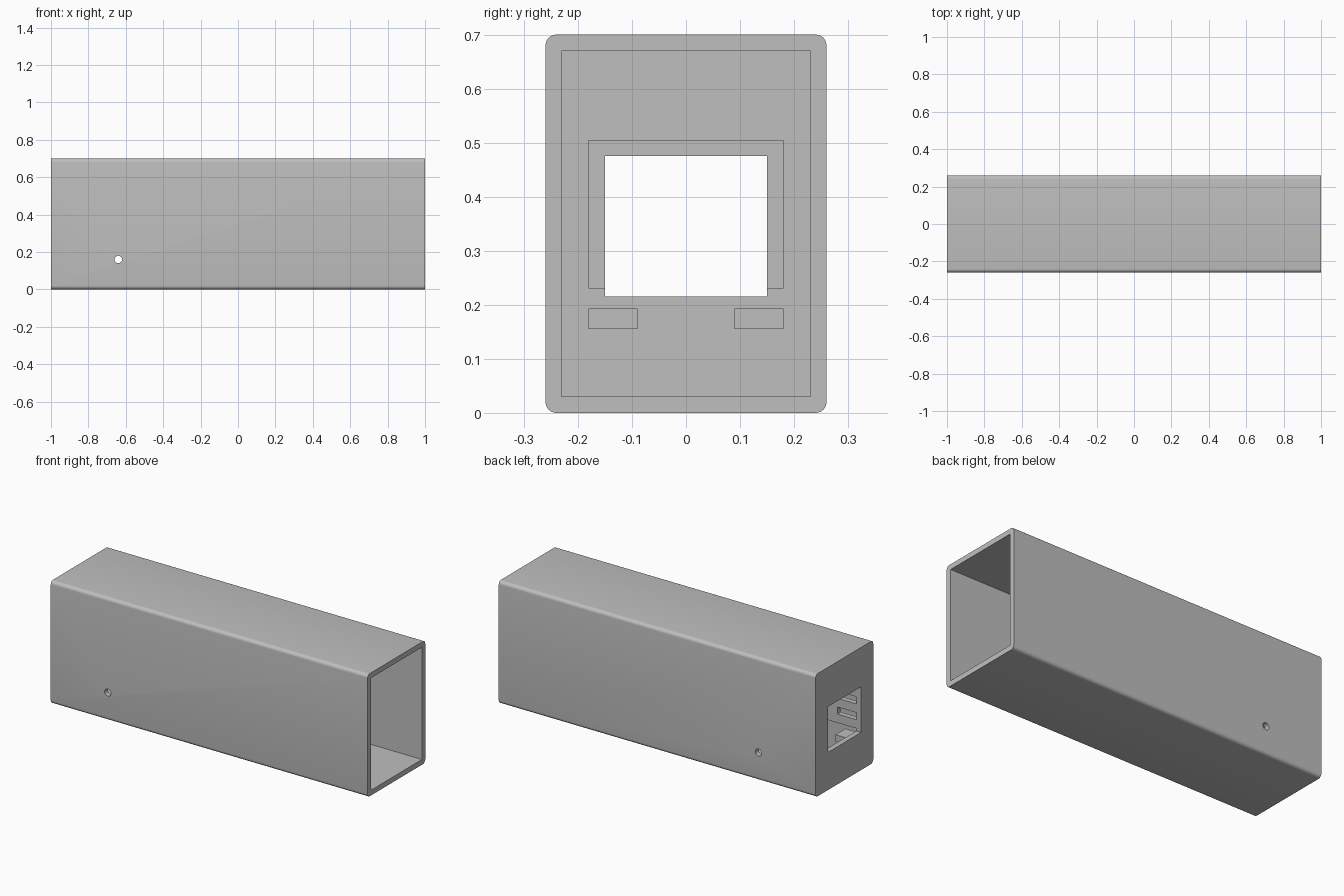
import bpy, bmesh, math
from mathutils import Matrix, Vector

if "Cube" in bpy.data.objects:
    bpy.data.objects.remove(bpy.data.objects["Cube"], do_unlink=True)

grey = bpy.data.materials.new("plain grey")
grey.use_nodes = True
colour = (0.52, 0.52, 0.52, 1)
grey.diffuse_color = colour
grey.node_tree.nodes["Principled BSDF"].inputs["Base Color"].default_value = colour


def finish(name, bm):
    mesh = bpy.data.meshes.new(name)
    bm.to_mesh(mesh)
    bm.free()
    mesh.materials.append(grey)
    obj = bpy.data.objects.new(name, mesh)
    bpy.context.collection.objects.link(obj)
    return obj


def box(name, x, y, z, bevel=0):
    """Box between (min, max) pairs, optionally rounded along its x edges."""
    bm = bmesh.new()
    lo, hi = Vector((x[0], y[0], z[0])), Vector((x[1], y[1], z[1]))
    bmesh.ops.create_cube(bm, size=1, matrix=Matrix.Translation((lo + hi) / 2)
                          @ Matrix.Diagonal((*(hi - lo), 1)))
    if bevel:
        edges = [e for e in bm.edges if abs(e.verts[0].co.x - e.verts[1].co.x) > 0.1]
        bmesh.ops.bevel(bm, geom=edges, offset=bevel, segments=6, profile=0.5,
                        affect="EDGES")
    return finish(name, bm)


def cut(obj, cutter):
    cutter.hide_render = True
    mod = obj.modifiers.new("cut", "BOOLEAN")
    mod.operation, mod.solver, mod.object = "DIFFERENCE", "EXACT", cutter
    bpy.context.view_layer.objects.active = obj
    bpy.ops.object.modifier_apply(modifier=mod.name)
    bpy.data.objects.remove(cutter, do_unlink=True)


wall = 0.03
inner = -1 + wall     # inside face of the closed end

# Casing: rounded tube, open at one end
casing = box("casing", (-1, 1), (-0.26, 0.26), (0, 0.70), bevel=0.02)
cut(casing, box("cavity_cutter", (inner, 1.1), (-0.23, 0.23), (wall, 0.70 - wall)))
cut(casing, box("window_cutter", (-1.1, inner + 0.05), (-0.15, 0.15), (0.215, 0.475)))

# Screw hole through both side walls
bm = bmesh.new()
bmesh.ops.create_cone(bm, cap_ends=True, segments=32, radius1=0.02, radius2=0.02, depth=1,
                      matrix=Matrix.Translation((-0.64, 0, 0.16))
                      @ Matrix.Rotation(math.pi / 2, 4, "X"))
cut(casing, finish("screw_hole_cutter", bm))

# Socket housing behind the window: roof, and slotted cheeks
end = inner + 0.30
box("housing_roof", (inner, end), (-0.18, 0.18), (0.475, 0.505))
for side, name in ((1, "left"), (-1, "right")):
    cheek = box(f"housing_cheek_{name}", (inner, end),
                sorted((side * 0.15, side * 0.18)), (0.23, 0.475))
    for z in (0.28, 0.37):
        cut(cheek, box("slot_cutter", (inner - 0.01, inner + 0.12),
                       sorted((side * 0.14, side * 0.19)), (z, z + 0.04)))
    # Ledge below each cheek
    box(f"ledge_{name}", (inner, inner + 0.09),
        sorted((side * 0.09, side * 0.18)), (0.155, 0.193))

# Smooth the rounded edges, keep corners crisp
bpy.ops.object.select_all(action="DESELECT")
casing.select_set(True)
bpy.context.view_layer.objects.active = casing
bpy.ops.object.shade_smooth_by_angle(angle=math.radians(30))
